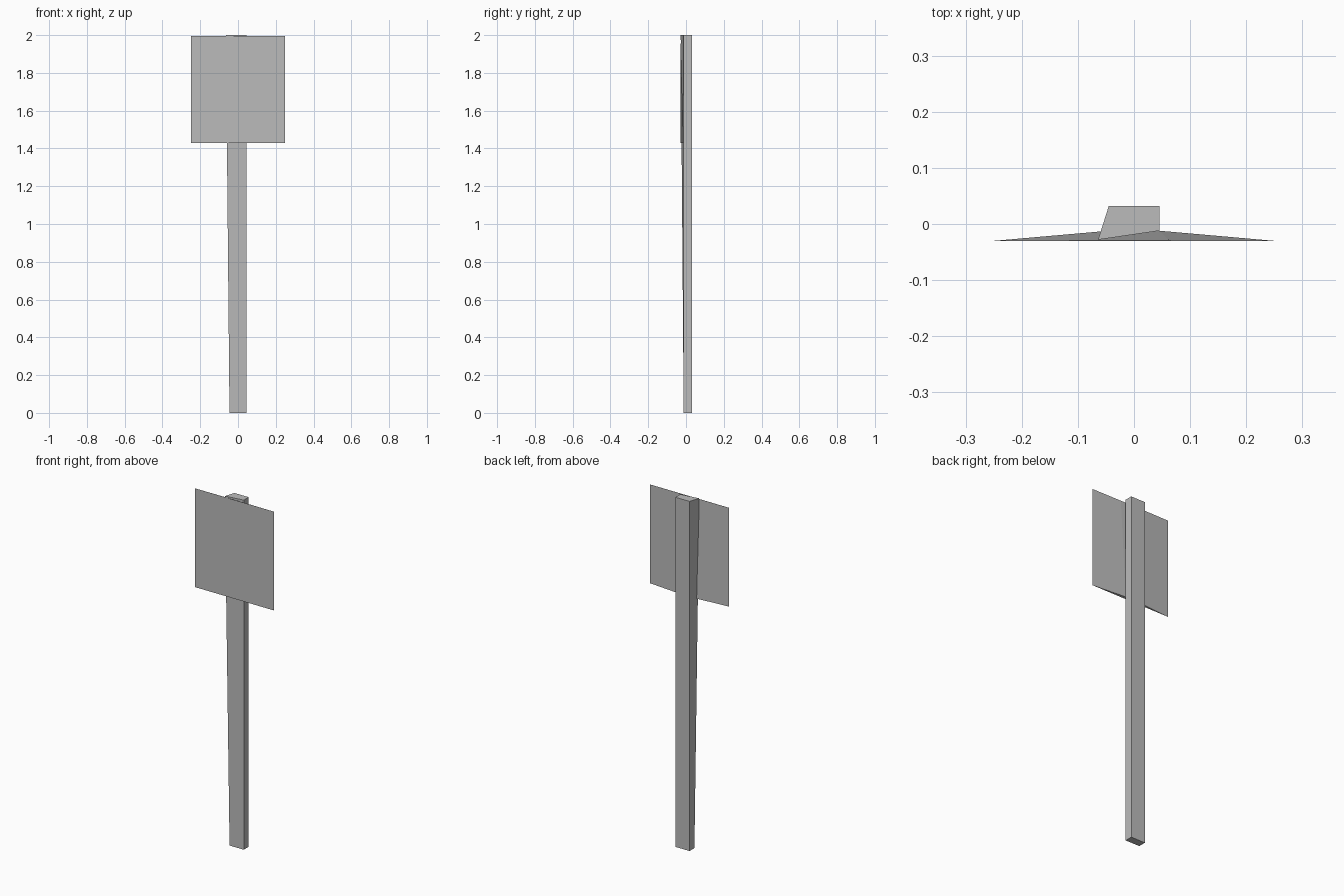
import bpy
import bmesh

cube = bpy.data.objects.get("Cube")
if cube:
    bpy.data.objects.remove(cube, do_unlink=True)

# Single grey finish
grey = bpy.data.materials.new("plain_grey")
grey.use_nodes = True
colour = (0.5, 0.5, 0.5, 1)
grey.diffuse_color = colour
grey.node_tree.nodes["Principled BSDF"].inputs["Base Color"].default_value = colour


def loft(name, lower, upper, z0, z1):
    """Closed solid between two outlines with the same number of corners."""
    bm = bmesh.new()
    low = [bm.verts.new((x, y, z0)) for x, y in lower]
    top = [bm.verts.new((x, y, z1)) for x, y in upper]
    bm.faces.new(low[::-1])
    bm.faces.new(top)
    n = len(low)
    for i in range(n):
        j = (i + 1) % n
        bm.faces.new((low[i], low[j], top[j], top[i]))
    bmesh.ops.dissolve_degenerate(bm, dist=0.0001, edges=bm.edges)
    bmesh.ops.recalc_face_normals(bm, faces=bm.faces)
    mesh = bpy.data.meshes.new(name)
    bm.to_mesh(mesh)
    bm.free()
    mesh.materials.append(grey)
    obj = bpy.data.objects.new(name, mesh)
    bpy.context.collection.objects.link(obj)
    return obj


# Post: square-cut timber whose front left-hand corner leans out towards the top
HALF, BACK, FRONT = 0.045, 0.032, -0.012
shared = [(HALF, FRONT), (HALF, BACK), (-HALF, BACK)]
loft("post", [(-HALF, FRONT)] + shared, [(-0.064, -0.028)] + shared, 0, 2)

# Board: flat front, back swelling to meet the post at its lower edge
FACE, EDGE = -0.03, 0.25
loft("sign_board",
     [(-EDGE, FACE), (EDGE, FACE), (HALF, FRONT), (-HALF, FRONT)],
     [(-EDGE, FACE), (EDGE, FACE), (0.063, FACE + 0.001), (-0.063, FACE + 0.001)],
     1.43, 1.995)
